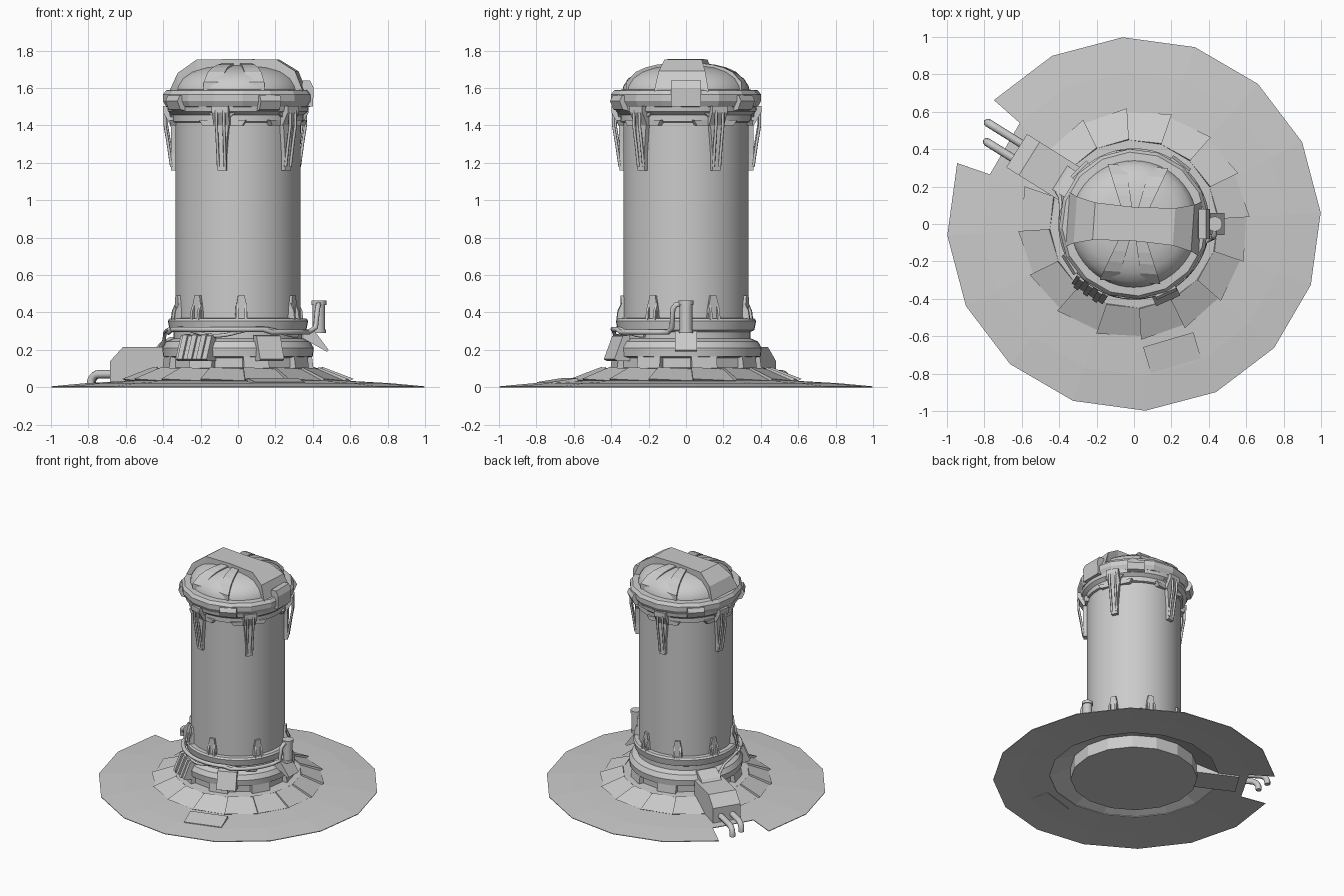
import bpy, bmesh
from math import sin, cos, radians, pi
from mathutils import Matrix, Vector

cube = bpy.data.objects.get("Cube")
if cube:
    bpy.data.objects.remove(cube, do_unlink=True)

GREY = (0.6, 0.6, 0.6, 1)
grey = bpy.data.materials.new("plain_grey")
grey.use_nodes = True
grey.diffuse_color = GREY
grey.node_tree.nodes["Principled BSDF"].inputs["Base Color"].default_value = GREY


def finish(name, bm, angle=0, smooth=None, thick=0):
    """Turn a bmesh into an object, rotated about z by an angle in degrees."""
    bmesh.ops.recalc_face_normals(bm, faces=bm.faces)
    bm.transform(Matrix.Rotation(radians(angle), 4, "Z"))
    mesh = bpy.data.meshes.new(name)
    bm.to_mesh(mesh)
    bm.free()
    mesh.materials.append(grey)
    ob = bpy.data.objects.new(name, mesh)
    bpy.context.collection.objects.link(ob)
    if thick:
        mod = ob.modifiers.new("thickness", "SOLIDIFY")
        mod.thickness = thick
    if smooth:
        bpy.ops.object.select_all(action="DESELECT")
        ob.select_set(True)
        bpy.context.view_layer.objects.active = ob
        bpy.ops.object.shade_smooth_by_angle(angle=radians(smooth))
    return ob


def polar(r, deg, z):
    return (r * cos(radians(deg)), r * sin(radians(deg)), z)


def lathe(name, profile, sides=48, smooth=30, offset=0):
    """Spin a closed (radius, z) profile; ends are capped."""
    bm = bmesh.new()
    rings = [[bm.verts.new(polar(r, 360 * k / sides, z)) for k in range(sides)]
             for r, z in profile]
    for a, b in zip(rings, rings[1:]):
        for k in range(sides):
            j = (k + 1) % sides
            bm.faces.new((a[k], a[j], b[j], b[k]))
    bm.faces.new(rings[0])
    bm.faces.new(rings[-1])
    return finish(name, bm, offset, smooth)


def prism(name, outline, lo, hi, angle, across=False):
    """Extrude an outline. across: outline is (tangent, z), pushed along the radius.
    Otherwise the outline is (radius, z), pushed along the tangent."""
    bm = bmesh.new()
    ends = [[bm.verts.new((d, p, z) if across else (p, d, z)) for p, z in outline]
            for d in (lo, hi)]
    bm.faces.new(ends[0])
    bm.faces.new(ends[1])
    for k in range(len(outline)):
        j = (k + 1) % len(outline)
        bm.faces.new((ends[0][k], ends[0][j], ends[1][j], ends[1][k]))
    return finish(name, bm, angle)


def tube(name, points, radius):
    """Round pipe through the points."""
    curve = bpy.data.curves.new(name, "CURVE")
    curve.dimensions = "3D"
    curve.bevel_depth = radius
    curve.bevel_resolution = 2
    curve.use_fill_caps = True
    spline = curve.splines.new("POLY")
    spline.points.add(len(points) - 1)
    for p, co in zip(spline.points, points):
        p.co = (*co, 1)
    spline.use_smooth = True
    curve.materials.append(grey)
    ob = bpy.data.objects.new(name, curve)
    bpy.context.collection.objects.link(ob)


def strip(name, rows, base, angle):
    """Solid band: rows of (x, z, y_low, y_high) over a base height."""
    bm = bmesh.new()
    loops = [[bm.verts.new(c) for c in ((x, a, base(x, a)), (x, a, z), (x, b, z), (x, b, base(x, b)))]
             for x, z, a, b in rows]
    for p, q in zip(loops, loops[1:]):
        for k in range(4):
            j = (k + 1) % 4
            bm.faces.new((p[k], p[j], q[j], q[k]))
    bm.faces.new(loops[0])
    bm.faces.new(loops[-1])
    return finish(name, bm, angle)


# Wide ground skirt: sixteen sides, one outer panel missing beside the conduit
STEP, TURN, GAP = 22.5, 3.5, 6
bm = bmesh.new()
rings = [[bm.verts.new(polar(r, TURN + STEP * k, z)) for k in range(16)]
         for r, z in ((1.0, 0.005), (0.815, 0.022), (0.6, 0.034))]
for i in range(2):
    for k in range(16):
        if i or k != GAP:
            j = (k + 1) % 16
            bm.faces.new((rings[i][k], rings[i][j], rings[i + 1][j], rings[i + 1][k]))
finish("ground_skirt", bm, thick=0.005)

# Overlapping sloped panels, each lifted at one end
bm = bmesh.new()
for k in range(16):
    a, b = TURN + STEP * k, TURN + STEP * (k + 1)
    low = [polar(0.6, a, 0.034), polar(0.6, b, 0.034), polar(0.45, b, 0.095), polar(0.45, a, 0.095)]
    top = [polar(0.62, a, 0.045), polar(0.6, b, 0.035), polar(0.45, b, 0.098), polar(0.455, a, 0.108)]
    lo, hi = [[bm.verts.new(c) for c in loop] for loop in (low, top)]
    bm.faces.new(lo)
    bm.faces.new(hi)
    for i in range(4):
        j = (i + 1) % 4
        bm.faces.new((lo[i], lo[j], hi[j], hi[i]))
finish("sloped_panels", bm)

# Tilted hatch on the skirt
prism("skirt_hatch", [(0.645, 0.02), (0.645, 0.05), (0.79, 0.028), (0.79, 0.018)],
      -0.14, 0.14, -73.5)

# Foot, neck and lower bulge
lathe("foot", [(0.45, 0), (0.45, 0.1), (0.36, 0.105)], 16, None, TURN)
lathe("neck", [(0.37, 0.09), (0.37, 0.18)], 16, None, TURN)
for k in range(8):
    prism("neck_block", [(0.34, 0.09), (0.4, 0.09), (0.39, 0.17), (0.34, 0.17)],
          -0.07, 0.07, TURN + 11 + 45 * k)
lathe("lower_bulge", [(0.36, 0.155), (0.4, 0.165), (0.405, 0.21), (0.385, 0.245), (0.345, 0.262),
                      (0.345, 0.295), (0.365, 0.305), (0.375, 0.355), (0.365, 0.368), (0.33, 0.37)])

# Barrel with upper collar
lathe("barrel", [(0.335, 0.35), (0.335, 1.43)], 64)
lathe("upper_collar", [(0.335, 1.415), (0.35, 1.42), (0.35, 1.455), (0.375, 1.475),
                       (0.38, 1.51), (0.34, 1.515)])

# Lid rim and dome
lathe("lid_rim", [(0.36, 1.495), (0.385, 1.5), (0.402, 1.53), (0.402, 1.565),
                  (0.385, 1.588), (0.33, 1.592)], 16, None, TURN)
DOME = [(0.34, 1.585), (0.335, 1.61), (0.31, 1.65), (0.26, 1.685), (0.19, 1.708),
        (0.1, 1.72), (0.01, 1.724)]
lathe("lid_dome", DOME, 48, 35)


def dome_z(x, y):
    r = min((x * x + y * y) ** 0.5, 0.34)
    for (r0, z0), (r1, z1) in zip(DOME, DOME[1:]):
        if r >= r1:
            return z0 + (z1 - z0) * (r0 - r) / (r0 - r1)
    return DOME[-1][1]


# Broad handle across the lid
rows = [(-0.355, 1.59, .145), (-0.315, 1.68, .125), (-0.215, 1.752, .1), (0, 1.755, .09),
        (0.215, 1.752, .1), (0.315, 1.69, .125), (0.355, 1.59, .145)]
strip("lid_handle", [(x, z, -w, w) for x, z, w in rows], lambda x, y: 1.575, -4)
prism("handle_latch", [(0.33, 1.5), (0.4, 1.5), (0.405, 1.6), (0.385, 1.64), (0.345, 1.64)],
      -0.08, 0.08, 0)

# Four splayed ribs on the dome, in pairs on either side of the handle
for side in (90, -90):
    for s in (-1, 1):
        rows = []
        for x in (0.08, 0.15, 0.21, 0.26, 0.31):
            mid, half = s * (0.02 + 0.3 * x), 0.022 + 0.09 * x
            rows.append((x, dome_z(x, mid) + 0.013, mid - half, mid + half))
        strip("dome_rib", rows, lambda x, y: dome_z(x, y) - 0.03, side - 4)

# Tabs on the lid rim
for a in (212, 52, 135, -65):
    prism("rim_tab", [(0.36, 1.475), (0.4, 1.485), (0.42, 1.53), (0.405, 1.56), (0.36, 1.56)],
          -0.06, 0.06, a)

# Hanging clamps with wire bails
half = [(0.07, 1.5), (0.07, 1.465), (0.04, 1.44), (0.03, 1.33), (0.024, 1.25), (0.024, 1.16)]
outline = half + [(-t, z) for t, z in reversed(half)]
for a in (-104, -42, 27, 97, 168):
    prism("clamp_plate", outline, 0.325, 0.36, a, True)
    prism("clamp_head", [(0.33, 1.4), (0.36, 1.4), (0.4, 1.47), (0.4, 1.505), (0.33, 1.505)],
          -0.045, 0.045, a)
    for s in (-3, 3):
        tube("clamp_bail", [polar(r, a + s, z) for r, z in
                            ((0.395, 1.48), (0.395, 1.4), (0.378, 1.3), (0.36, 1.18))], 0.008)
    prism("collar_tab", [(-0.11, 1.4), (0.11, 1.4), (0.13, 1.43), (-0.13, 1.43)], 0.3, 0.347, a, True)

# Cleats around the foot of the barrel
for a in (-129, -87, -31, 25, 70, 115, 160, 200):
    prism("cleat", [(-0.035, 0.36), (0.035, 0.36), (0.03, 0.42), (0.018, 0.49), (-0.018, 0.49),
                    (-0.03, 0.42)], 0.32, 0.35, a, True)
    for s in (-0.03, 0.016):
        prism("cleat_cheek", [(0.33, 0.36), (0.372, 0.36), (0.365, 0.41), (0.345, 0.45)],
              s, s + 0.014, a)

# Side canister, bracket and feed pipe
bm = bmesh.new()
for z, r, d in ((0.37, 0.034, 0.14), (0.452, 0.04, 0.022), (0.3, 0.038, 0.02)):
    bmesh.ops.create_cone(bm, cap_ends=True, segments=16, radius1=r, radius2=r, depth=d,
                          matrix=Matrix.Translation((0.432, 0.0, z)))
finish("canister", bm, smooth=40)
prism("canister_bracket", [(0.35, 0.3), (0.41, 0.3), (0.485, 0.2), (0.475, 0.19), (0.35, 0.26)],
      -0.06, 0.06, 0)
feed = [(0.43, -0.02, 0.445), (0.43, -0.055, 0.44), (0.425, -0.07, 0.42), (0.415, -0.075, 0.32)]
feed += [polar(0.39, a, 0.295 if a > -70 else 0.31) for a in range(-14, -160, -7)]
tube("feed_pipe", feed, 0.014)
tube("lower_hose", [polar(0.385, a, 0.295 + 0.02 * cos(radians(a * 5))) for a in range(-35, -166, -5)], 0.01)

# Junction boxes hung on the bulge
for a, w in ((-124, 0.1), (-66, 0.07)):
    prism("junction_box", [(0.36, 0.28), (0.4, 0.275), (0.45, 0.15), (0.43, 0.14), (0.36, 0.14)], -w, w, a)
for s in (-0.08, -0.02, 0.04):
    prism("box_fin", [(0.38, 0.285), (0.41, 0.28), (0.462, 0.15), (0.4, 0.14)], s, s + 0.03, -124)

# Conduit housing with two outlet pipes beside the skirt gap
HOUSE = 148
prism("conduit_housing", [(0.4, 0.03), (0.74, 0.01), (0.74, 0.14), (0.66, 0.215), (0.4, 0.215)],
      -0.105, 0.105, HOUSE)
prism("housing_link", [(0.36, 0.2), (0.48, 0.2), (0.45, 0.235), (0.38, 0.27), (0.36, 0.27)],
      -0.075, 0.075, HOUSE)
spin = Matrix.Rotation(radians(HOUSE), 3, "Z")
for t, end in ((-0.045, 0.95), (0.045, 0.9)):
    path = [(0.7, t, 0.07)] + [(end - 0.05 + 0.05 * sin(u * pi / 10), t, 0.02 + 0.05 * cos(u * pi / 10))
                              for u in range(6)] + [(end, t, 0.003)]
    tube("outlet_pipe", [spin @ Vector(p) for p in path], 0.022)
tube("link_hose", [polar(r, a, z) for r, a, z in
                   ((0.46, 156, 0.2), (0.42, 160, 0.25), (0.4, 168, 0.29), (0.385, 182, 0.3), (0.385, 196, 0.31))], 0.01)
